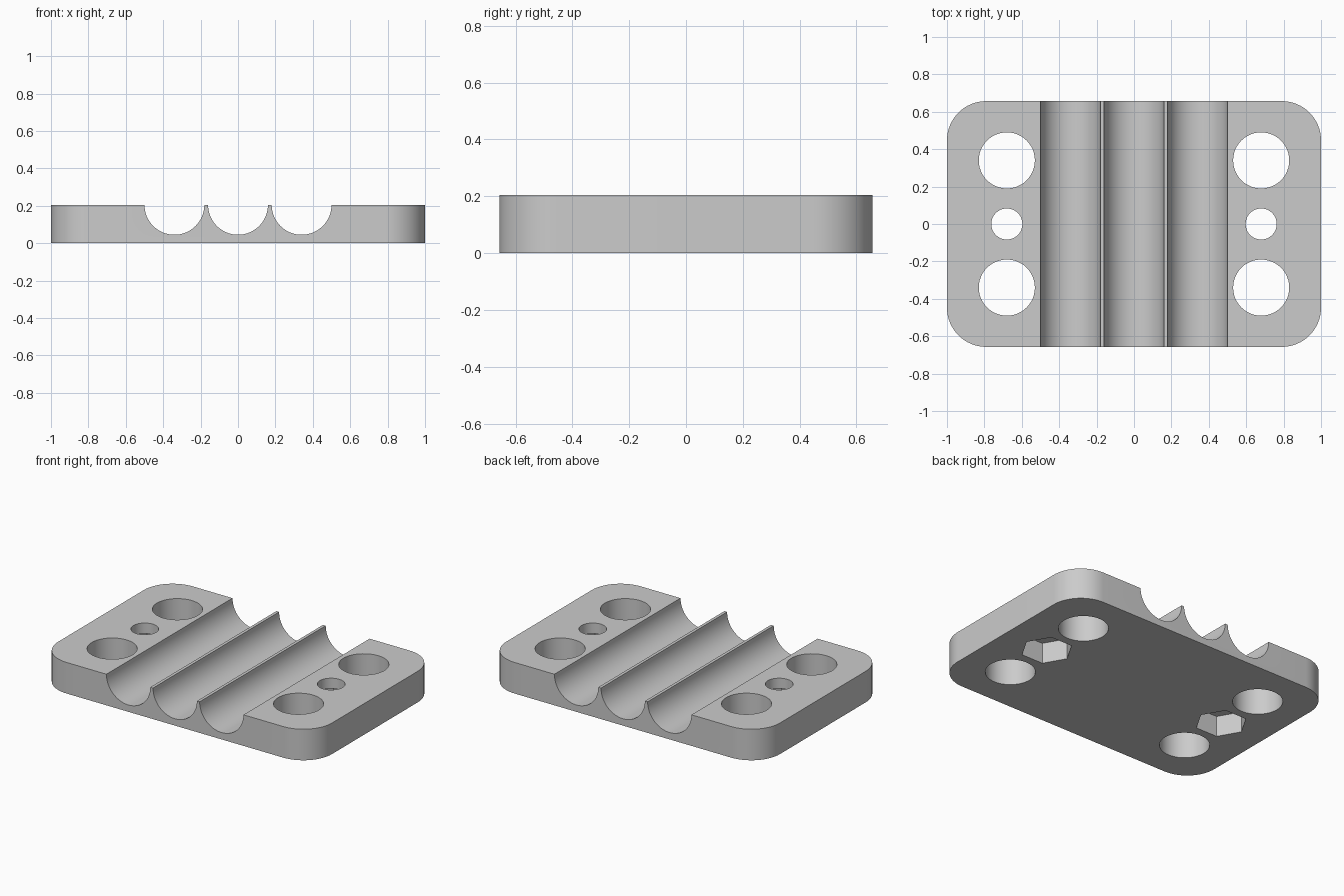
import bpy, bmesh, math
from mathutils import Vector

cube = bpy.data.objects.get("Cube")
if cube:
    bpy.data.objects.remove(cube, do_unlink=True)

HALF_X, HALF_Y, THICK = 1.0, 0.657, 0.205
CORNER = 0.21
PITCH, GROOVE_R = 0.34, 0.16
HOLE_X, HOLE_Y, HOLE_R = 0.68, 0.34, 0.15
SCREW_R, NUT_R, NUT_DEPTH = 0.083, 0.157, 0.137

grey = bpy.data.materials.new("light grey")
grey.use_nodes = True
grey.diffuse_color = (0.6, 0.6, 0.6, 1)
grey.node_tree.nodes["Principled BSDF"].inputs["Base Color"].default_value = (0.6, 0.6, 0.6, 1)


def arc(cx, cy, r, start, end, n):
    """Points of an arc, both ends included, angles in degrees."""
    angles = [math.radians(start + (end - start) * i / n) for i in range(n + 1)]
    return [(cx + r * math.cos(a), cy + r * math.sin(a)) for a in angles]


def prism(name, points, sweep):
    """Solid made by sweeping a closed loop of 3D points."""
    bm = bmesh.new()
    face = bm.faces.new([bm.verts.new(p) for p in points])
    moved = bmesh.ops.extrude_face_region(bm, geom=[face])["geom"]
    bmesh.ops.translate(bm, vec=Vector(sweep),
                        verts=[v for v in moved if isinstance(v, bmesh.types.BMVert)])
    bmesh.ops.recalc_face_normals(bm, faces=bm.faces)
    mesh = bpy.data.meshes.new(name)
    bm.to_mesh(mesh)
    bm.free()
    mesh.materials.append(grey)
    obj = bpy.data.objects.new(name, mesh)
    bpy.context.scene.collection.objects.link(obj)
    return obj


def upright(name, outline, z0, z1):
    return prism(name, [(x, y, z0) for x, y in outline], (0, 0, z1 - z0))


# Plate with rounded corners
outline = []
for k, (sx, sy) in enumerate([(1, 1), (-1, 1), (-1, -1), (1, -1)]):
    outline += arc(sx * (HALF_X - CORNER), sy * (HALF_Y - CORNER), CORNER,
                   90 * k, 90 * k + 90, 16)
plate = upright("clamp_plate", outline, 0, THICK)

cutters = []

# Three half-round channels running front to back
for i in (-1, 0, 1):
    loop = arc(i * PITCH, THICK, GROOVE_R, 180, 360, 32)
    loop += [(i * PITCH + GROOVE_R, THICK + 0.1), (i * PITCH - GROOVE_R, THICK + 0.1)]
    cutters.append(prism("channel_cutter", [(x, -1, z) for x, z in loop], (0, 2, 0)))

# Large through holes, screw holes and hexagonal nut pockets at each end
for side in (-1, 1):
    x = side * HOLE_X
    for y, r in ((-HOLE_Y, HOLE_R), (HOLE_Y, HOLE_R), (0, SCREW_R)):
        ring = arc(x, y, r, 0, 360, 48)[:-1]
        cutters.append(upright("hole_cutter", ring, -0.1, THICK + 0.1))
    hexagon = arc(x, 0, NUT_R, 0, 360, 6)[:-1]
    cutters.append(upright("nut_pocket_cutter", hexagon, -0.1, NUT_DEPTH))

for cutter in cutters:
    cutter.hide_render = True
    mod = plate.modifiers.new("cut", "BOOLEAN")
    mod.operation = "DIFFERENCE"
    mod.solver = "EXACT"
    mod.object = cutter

# Bake the cuts and remove the cutters
bpy.context.view_layer.update()
graph = bpy.context.evaluated_depsgraph_get()
baked = bpy.data.meshes.new_from_object(plate.evaluated_get(graph))
plate.modifiers.clear()
plate.data = baked
baked.name = "clamp_plate"
for cutter in cutters:
    bpy.data.objects.remove(cutter, do_unlink=True)

# Smooth curved walls, crisp edges
bpy.ops.object.select_all(action="DESELECT")
plate.select_set(True)
bpy.context.view_layer.objects.active = plate
bpy.ops.object.shade_smooth_by_angle(angle=math.radians(30))
